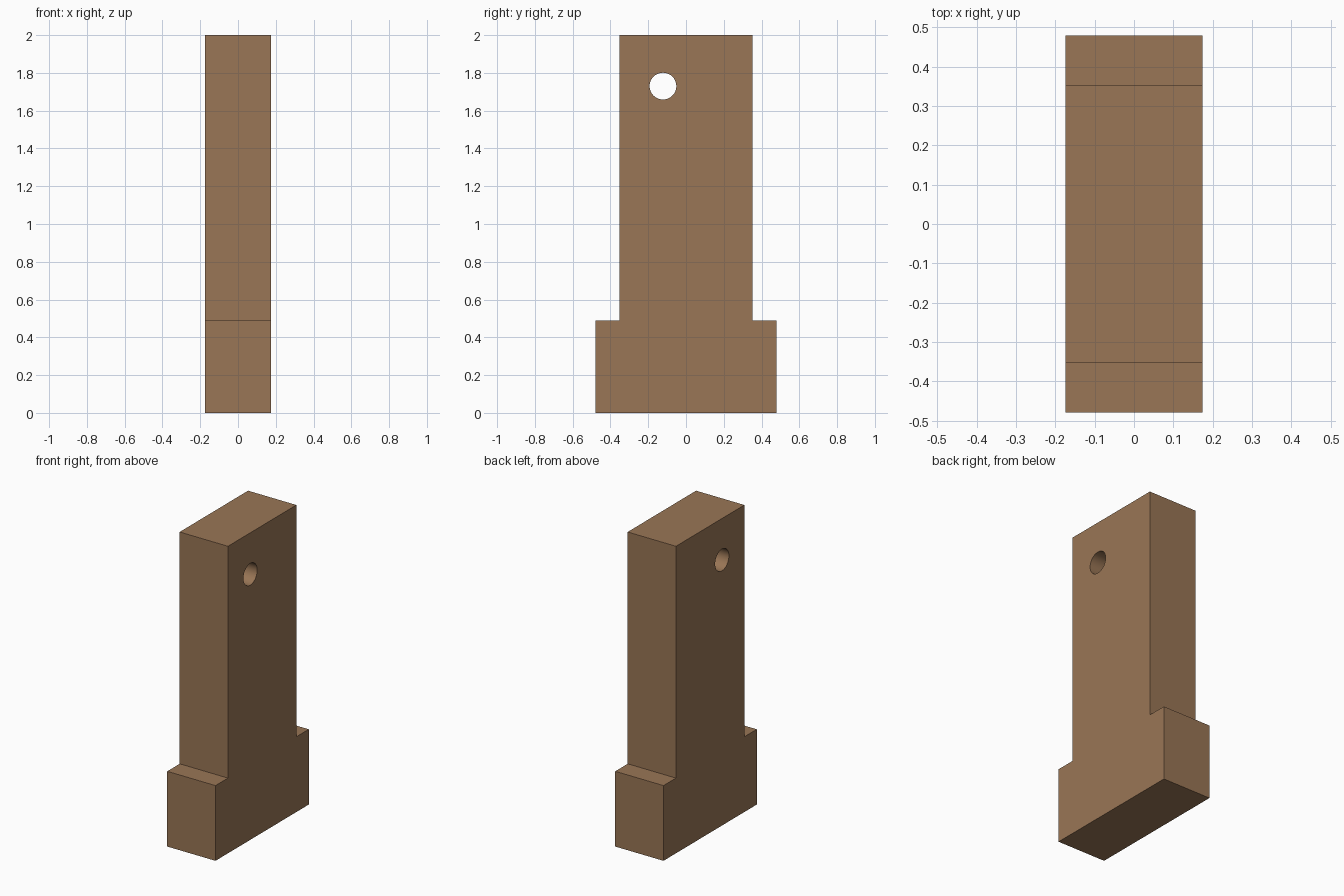
import bpy
import bmesh
import math

if "Cube" in bpy.data.objects:
    bpy.data.objects.remove(bpy.data.objects["Cube"])

HALF_X = 0.174

wood = bpy.data.materials.new("brown")
wood.diffuse_color = (0.32, 0.18, 0.092, 1.0)
wood.use_nodes = True
wood.node_tree.nodes["Principled BSDF"].inputs["Base Color"].default_value = wood.diffuse_color

# Stepped plate: mirrored side profile (y, z) extruded along x
half = [(0.48, 0.0), (0.48, 0.49), (0.352, 0.49), (0.352, 2.0)]
profile = half + [(-y, z) for y, z in reversed(half)]
bm = bmesh.new()
face = bm.faces.new([bm.verts.new((-HALF_X, y, z)) for y, z in profile])
ext = bmesh.ops.extrude_face_region(bm, geom=[face])
moved = [v for v in ext["geom"] if isinstance(v, bmesh.types.BMVert)]
bmesh.ops.translate(bm, verts=moved, vec=(2 * HALF_X, 0, 0))
bmesh.ops.recalc_face_normals(bm, faces=bm.faces[:])
mesh = bpy.data.meshes.new("stepped_plate")
bm.to_mesh(mesh)
bm.free()
mesh.materials.append(wood)
plate = bpy.data.objects.new("stepped_plate", mesh)
bpy.context.collection.objects.link(plate)

# Round through hole near the top, off centre
bpy.ops.mesh.primitive_cylinder_add(vertices=32, radius=0.071, depth=1.0,
                                    location=(0, -0.122, 1.73),
                                    rotation=(0, math.pi / 2, 0))
cutter = bpy.context.object
cutter.name = "hole_cutter"
cutter.data.materials.append(wood)
cutter.hide_render = True

cut = plate.modifiers.new("hole", 'BOOLEAN')
cut.operation = 'DIFFERENCE'
cut.solver = 'EXACT'
cut.object = cutter

bpy.ops.object.select_all(action='DESELECT')
plate.select_set(True)
bpy.context.view_layer.objects.active = plate
bpy.ops.object.modifier_apply(modifier=cut.name)
bpy.data.objects.remove(cutter, do_unlink=True)
bpy.ops.object.shade_smooth_by_angle(angle=math.radians(30))
